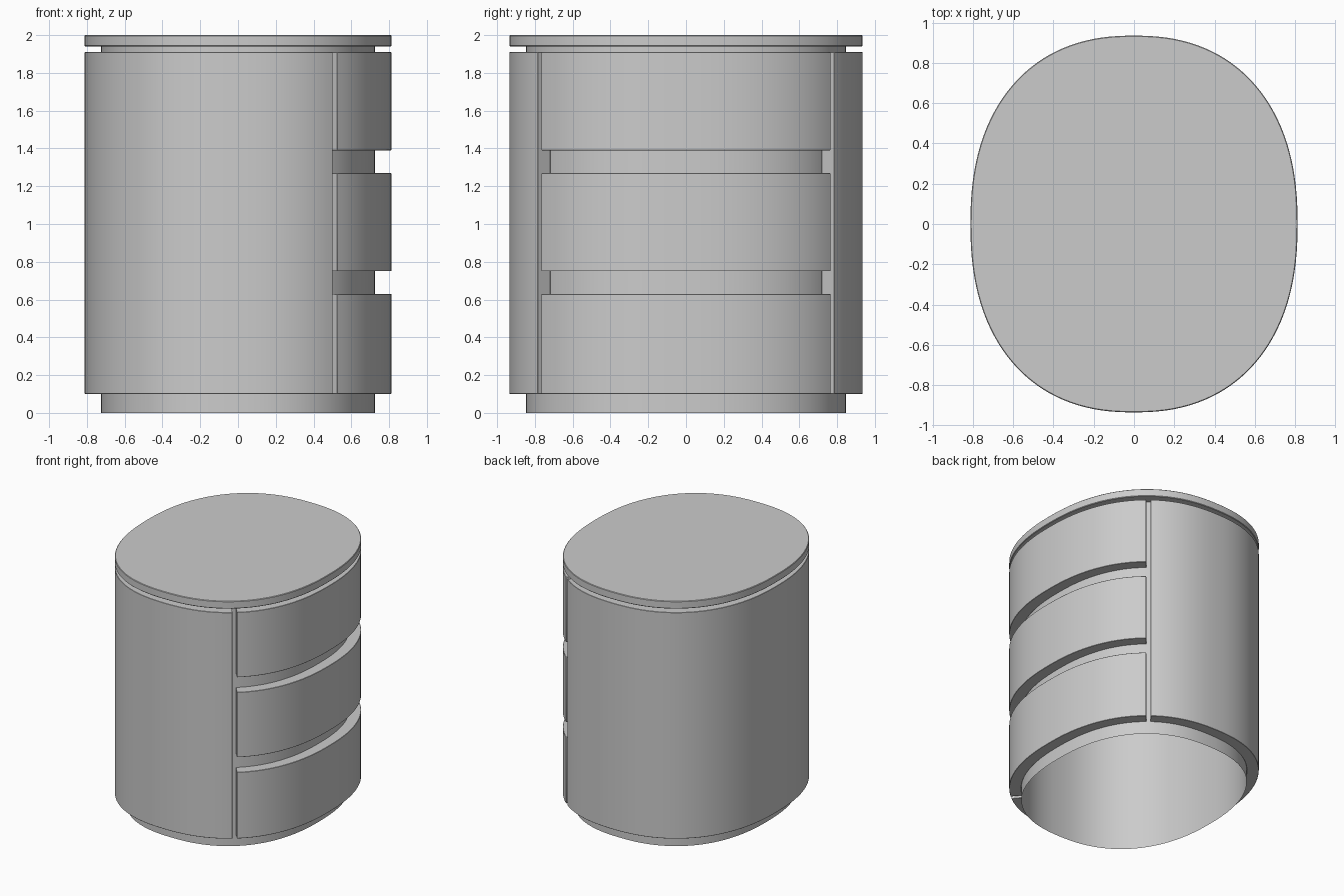
import bpy, math

if "Cube" in bpy.data.objects:
    bpy.data.objects.remove(bpy.data.objects["Cube"])

A, B, N = 0.812, 0.935, 2.3   # half width, half depth, roundness of the plan outline
DEPTH = 0.087                 # thickness of the outer panels


def outline(t, inset=0.0):
    """Point on the rounded oval at parameter t, moved inward along its normal."""
    c, s = math.cos(t), math.sin(t)
    u, v = abs(c) ** (2 / N), abs(s) ** (2 / N)
    nx, ny = u ** (N - 1) / A, v ** (N - 1) / B
    k = inset / math.hypot(nx, ny)
    return (math.copysign(A * u - nx * k, c), math.copysign(B * v - ny * k, s))


def arc(t0, t1, count, inset=0.0):
    return [outline(t0 + (t1 - t0) * i / count, inset) for i in range(count + 1)]


def extrude(name, pts, z0, z1, capped=True, bevel=0.004):
    n = len(pts)
    verts = [(x, y, z) for z in (z0, z1) for x, y in pts]
    faces = [(i, (i + 1) % n, n + (i + 1) % n, n + i) for i in range(n)]
    if capped:
        faces += [tuple(reversed(range(n))), tuple(range(n, 2 * n))]
    mesh = bpy.data.meshes.new(name)
    mesh.from_pydata(verts, [], faces)
    obj = bpy.data.objects.new(name, mesh)
    bpy.context.collection.objects.link(obj)
    bpy.ops.object.select_all(action='DESELECT')
    obj.select_set(True)
    bpy.context.view_layer.objects.active = obj
    bpy.ops.object.shade_smooth_by_angle(angle=math.radians(30))
    if bevel:
        mod = obj.modifiers.new("soft_edge", 'BEVEL')
        mod.width, mod.segments = bevel, 1
        mod.limit_method, mod.angle_limit = 'ANGLE', math.radians(40)
    return obj


def curved_panel(name, t0, t1, count, z0, z1):
    pts = arc(t0, t1, count) + arc(t1, t0, count, DEPTH)
    return extrude(name, pts, z0, z1, bevel=0.002)


full = 2 * math.pi
# Inner core: open-bottomed sleeve forming the plinth and the neck under the top
extrude("inner_core", arc(0, full, 128, DEPTH + 0.001)[:-1], 0, 1.94, capped=False, bevel=0)
# Overhanging top slab
extrude("top_slab", arc(0, full, 128)[:-1], 1.94, 2.0)
# Wraparound case, open towards +x
curved_panel("case_shell", 0.96, full - 0.96, 96, 0.10, 1.91)
# Three curved drawer fronts
for i, (z0, z1) in enumerate([(0.10, 0.63), (0.75, 1.27), (1.39, 1.91)]):
    curved_panel(f"drawer_front_{i + 1}", -0.918, 0.918, 48, z0, z1)
